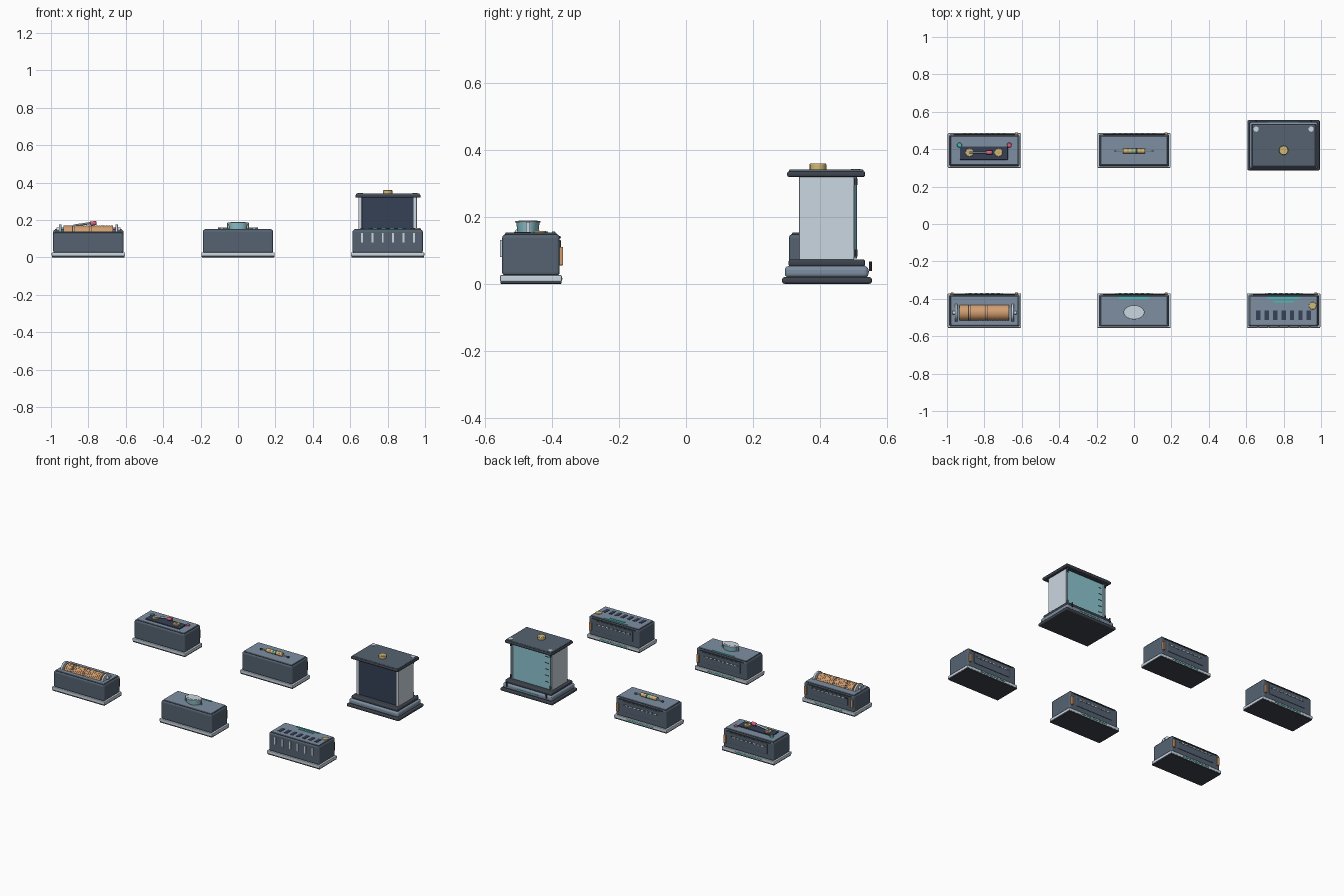
import bpy, math
from mathutils import Vector

if "Cube" in bpy.data.objects:
    bpy.data.objects.remove(bpy.data.objects["Cube"])

COLOURS = {
    "slate": (0.09, 0.124, 0.165), "blue_grey": (0.21, 0.275, 0.36),
    "light_grey": (0.6, 0.68, 0.75), "charcoal": (0.048, 0.057, 0.074),
    "navy": (0.036, 0.052, 0.092), "copper": (0.64, 0.34, 0.16),
    "brass": (0.64, 0.48, 0.18), "teal": (0.27, 0.56, 0.64),
    "pink": (0.68, 0.12, 0.2), "aqua": (0.06, 0.52, 0.46),
}
MATS = {}
for n, c in COLOURS.items():
    MATS[n] = bpy.data.materials.new(n)
    MATS[n].diffuse_color = (*c, 1)


def finish(ob, name, mat, bevel=0, seg=2):
    ob.name = name
    ob.data.materials.append(MATS[mat])
    if bevel:
        m = ob.modifiers.new("bevel", 'BEVEL')
        m.width, m.segments = bevel, seg
    return ob


def box(name, mat, x, y, z, bevel=0, seg=2):
    """Box from (min, max) pairs on each axis."""
    bpy.ops.mesh.primitive_cube_add(size=1, location=[(a + b) / 2 for a, b in (x, y, z)])
    ob = bpy.context.object
    ob.scale = [b - a for a, b in (x, y, z)]
    bpy.ops.object.transform_apply(location=False, rotation=False, scale=True)
    return finish(ob, name, mat, bevel, seg)


def rod(name, mat, a, b, r, r2=None, sides=20, stretch=1, bevel=0):
    """Cylinder or cone between two points; stretch widens it along x."""
    a, b = Vector(a), Vector(b)
    d = b - a
    bpy.ops.mesh.primitive_cone_add(vertices=sides, radius1=r, radius2=r if r2 is None else r2,
                                    depth=d.length, location=(a + b) / 2,
                                    rotation=d.to_track_quat('Z', 'Y').to_euler())
    ob = bpy.context.object
    bpy.ops.object.transform_apply(location=False, rotation=True, scale=True)
    ob.scale.x = stretch
    bpy.ops.object.transform_apply(location=False, rotation=False, scale=True)
    bpy.ops.object.shade_smooth_by_angle()
    return finish(ob, name, mat, bevel)


def housing(cx, cy, top=0.147):
    """Shared case: plinth, bevelled body, lid panel and rear fittings."""
    def span(c, h):
        return (c - h, c + h)
    back = cy + 0.086
    box("plinth_foot", "charcoal", span(cx, 0.194), span(cy, 0.0915), (0, 0.008), 0.002)
    box("plinth", "light_grey", span(cx, 0.196), span(cy, 0.0925), (0.006, 0.026), 0.004)
    box("body", "slate", span(cx, 0.188), span(cy, 0.086), (0.024, top), 0.01, 3)
    box("lid_rim", "charcoal", span(cx, 0.18), span(cy, 0.079), (top - 0.003, top + 0.002), 0.002)
    box("lid_panel", "blue_grey", span(cx, 0.178), span(cy, 0.077), (top, top + 0.006), 0.003)
    # rear plate with a row of pale dashes under a dark rail
    box("rear_plate", "slate", span(cx, 0.14), (back - 0.002, back + 0.003), (0.06, top - 0.016), 0.002)
    box("rear_slot", "charcoal", span(cx, 0.13), (back, back + 0.0035), (0.102, 0.112))
    for i in range(8):
        x = cx - 0.105 + i * 0.03
        box("rear_dash", "light_grey", span(x, 0.009), (back, back + 0.005), (0.104, 0.11))
    box("rear_rail", "charcoal", span(cx, 0.165), (back - 0.006, back + 0.003),
        (top - 0.012, top - 0.004), 0.003)
    box("rear_contact", "copper", (cx + 0.164, cx + 0.18), (back - 0.004, back + 0.01),
        (0.055, 0.11), 0.002)
    box("rear_strip", "aqua", span(cx, 0.1), (cy + 0.09, cy + 0.0945), (0.013, 0.018))
    return top + 0.006


FY, BY = -0.463, 0.393

# coil unit: wound copper drum between two round flanges
t = housing(-0.8, FY, 0.132)
cy, cz = -0.474, 0.127
rod("coil_core", "copper", (-0.93, cy, cz), (-0.67, cy, cz), 0.0415, sides=32)
for i in range(20):
    x = -0.9265 + i * 0.0133
    rod("coil_winding", "copper", (x - 0.006, cy, cz), (x + 0.006, cy, cz), 0.043, sides=32)
for x in (-0.885, -0.875, -0.795, -0.785):
    rod("coil_band", "charcoal", (x - 0.0018, cy, cz), (x + 0.0018, cy, cz), 0.0436, sides=32)
for s in (-1, 1):
    x = -0.8 + s * 0.151
    rod("coil_flange", "light_grey", (x - 0.007, cy, cz), (x + 0.007, cy, cz), 0.048, sides=32,
        bevel=0.002)
    rod("coil_axle", "light_grey", (x, cy, 0.15), (x + s * 0.02, cy, 0.15), 0.01)
box("rear_contact_left", "copper", (-0.98, -0.964), (FY + 0.082, FY + 0.096), (0.055, 0.11), 0.002)

# lens unit: oval glass cup with a pale rim
t = housing(0, FY)
ly = -0.472
rod("lens_glass", "teal", (0, ly, t - 0.002), (0, ly, 0.185), 0.031, 0.035, 32, 1.5)
rod("lens_rim", "light_grey", (0, ly, 0.183), (0, ly, 0.187), 0.038, sides=32, stretch=1.45, bevel=0.001)
rod("lens_face", "light_grey", (0, ly, 0.186), (0, ly, 0.1885), 0.028, sides=32, stretch=1.45)
for s in (-1, 1):
    box("lens_bracket", "light_grey", (s * 0.057 - 0.003, s * 0.057 + 0.003),
        (ly - 0.006, ly + 0.006), (t - 0.002, 0.185))
box("lens_lamp", "aqua", (-0.08, 0.08), (-0.4, -0.391), (t - 0.002, t + 0.003))

# vent unit: slotted lid, striped front, brass button
t = housing(0.8, FY)
for i in range(7):
    x = 0.665 + i * 0.045
    box("lid_slot", "navy", (x - 0.0115, x + 0.0115), (-0.512, -0.463), (t - 0.002, t + 0.002))
for i in range(6):
    x = 0.663 + i * 0.0555
    box("front_vent", "light_grey", (x - 0.005, x + 0.005), (-0.555, -0.547), (0.08, 0.13))
box("vent_lamp", "aqua", (0.715, 0.885), (-0.4, -0.391), (t - 0.002, t + 0.003))
box("vent_indicator", "aqua", (0.745, 0.855), (-0.42, -0.412), (t - 0.002, t + 0.003))
rod("vent_button", "brass", (0.955, -0.437, t - 0.003), (0.955, -0.437, t + 0.004), 0.02, bevel=0.002)

# switch unit: dark tray, two brass terminals, hinged lever
t = housing(-0.8, BY)
y = 0.382
box("switch_tray", "navy", (-0.93, -0.675), (0.343, 0.415), (t - 0.002, t + 0.006), 0.002)
for x in (-0.88, -0.725):
    rod("terminal", "brass", (x, y, t), (x, y, t + 0.014), 0.022, sides=12, bevel=0.002)
    rod("terminal_pin", "copper", (x, y, t), (x, y, t + 0.018), 0.007, sides=12)
rod("switch_lever", "light_grey", (-0.88, y, 0.17), (-0.775, y, 0.185), 0.006, sides=12)
rod("lever_grip", "pink", (-0.79, y, 0.18), (-0.757, y, 0.184), 0.011, sides=14, bevel=0.002)
for x, m in ((-0.933, "aqua"), (-0.667, "pink")):
    rod("signal_light", m, (x, 0.422, t - 0.002), (x, 0.422, t + 0.006), 0.014, 0.011, 16)

# resistor unit: banded component on wire leads
t = housing(0, BY)
y, z = 0.39, t + 0.009
rod("resistor_lead", "light_grey", (-0.107, y, z - 0.004), (0.107, y, z - 0.004), 0.003, sides=10)
rod("resistor_body", "brass", (-0.06, y, z), (0.06, y, z), 0.013, bevel=0.003)
for x, m in ((-0.032, "copper"), (-0.008, "aqua"), (0.014, "charcoal"), (0.036, "copper")):
    rod("resistor_band", m, (x - 0.005, y, z), (x + 0.005, y, z), 0.0137)
for x in (-0.1, 0.1):
    box("lead_clip", "slate", (x - 0.007, x + 0.007), (y - 0.006, y + 0.006), (t - 0.002, t + 0.008))

# cabinet: stepped plinth, pale sides, dark front, glass back, roof
box("cabinet_foot", "charcoal", (0.606, 0.994), (0.287, 0.555), (0, 0.02), 0.007, 3)
box("cabinet_step", "blue_grey", (0.617, 0.983), (0.295, 0.545), (0.018, 0.053), 0.012, 3)
box("cabinet_floor", "charcoal", (0.627, 0.973), (0.306, 0.535), (0.051, 0.073), 0.008, 3)
box("cabinet_core", "navy", (0.655, 0.945), (0.345, 0.49), (0.07, 0.325))
for x in (0.644, 0.938):
    box("cabinet_side", "light_grey", (x, x + 0.018), (0.338, 0.502), (0.07, 0.325), 0.002)
box("cabinet_glass", "teal", (0.662, 0.938), (0.486, 0.498), (0.073, 0.32))
for i in range(5):
    box("glass_tick", "charcoal", (0.675, 0.698), (0.494, 0.5), (0.118 + i * 0.042, 0.122 + i * 0.042))
box("roof_rim", "charcoal", (0.627, 0.976), (0.302, 0.535), (0.319, 0.336), 0.006, 3)
box("roof", "slate", (0.632, 0.971), (0.307, 0.53), (0.327, 0.341), 0.004, 3)
rod("roof_knob", "brass", (0.8, 0.394, 0.338), (0.8, 0.394, 0.359), 0.025, sides=16, bevel=0.003)
for x in (0.653, 0.947):
    rod("roof_stud", "light_grey", (x, 0.507, 0.335), (x, 0.507, 0.343), 0.014, sides=16)
    rod("glass_post", "teal", (x, 0.506, 0.075), (x, 0.506, 0.325), 0.004, sides=10)
    rod("rear_peg", "charcoal", (x, 0.551, 0.038), (x, 0.551, 0.066), 0.004, sides=10)
    for z in (0.092, 0.305):
        rod("hinge", "charcoal", (x, 0.506, z - 0.01), (x, 0.506, z + 0.01), 0.006, sides=12)
box("cabinet_rear_strip", "aqua", (0.72, 0.88), (0.543, 0.547), (0.033, 0.038))

for m in bpy.data.materials:
    if m.users and not m.is_grease_pencil:
        m.use_nodes = True
        m.node_tree.nodes["Principled BSDF"].inputs["Base Color"].default_value = m.diffuse_color
